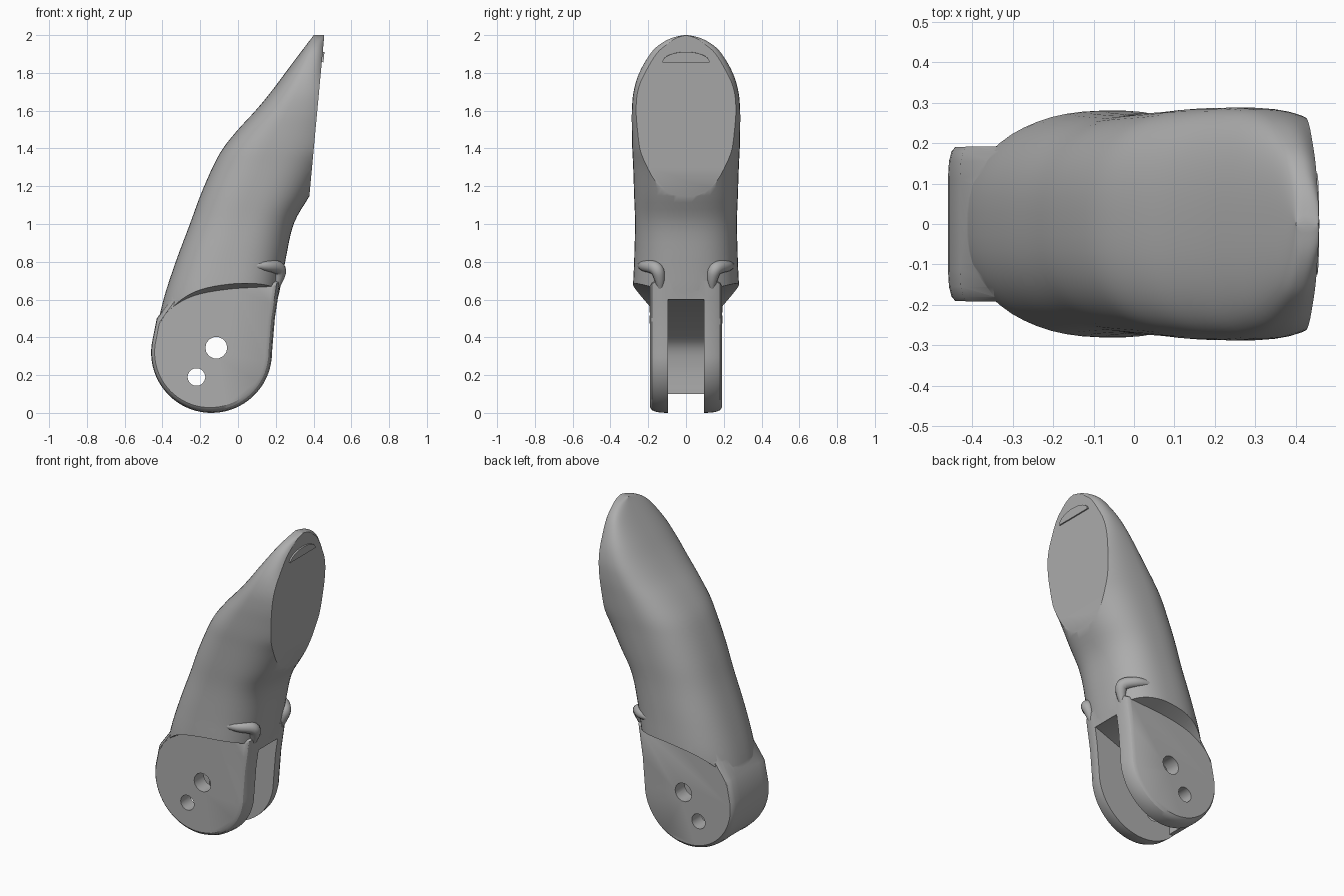
import bpy, bmesh, math
from mathutils import Vector

if "Cube" in bpy.data.objects:
    bpy.data.objects.remove(bpy.data.objects["Cube"], do_unlink=True)

grey = bpy.data.materials.new("plain grey")
grey.use_nodes = True
colour = (0.42, 0.42, 0.42, 1)
grey.diffuse_color = colour
grey.node_tree.nodes["Principled BSDF"].inputs["Base Color"].default_value = colour


def add_object(name, bm):
    bmesh.ops.recalc_face_normals(bm, faces=bm.faces[:])
    mesh = bpy.data.meshes.new(name)
    bm.to_mesh(mesh)
    bm.free()
    mesh.materials.append(grey)
    obj = bpy.data.objects.new(name, mesh)
    bpy.context.collection.objects.link(obj)
    return obj


def loft(name, rings, trim=None):
    """Skin closed rings of points and cap both ends."""
    bm = bmesh.new()
    loops = [[bm.verts.new(p) for p in ring] for ring in rings]
    n = len(loops[0])
    for a, b in zip(loops, loops[1:]):
        for i in range(n):
            j = (i + 1) % n
            bm.faces.new((a[i], a[j], b[j], b[i]))
    bm.faces.new(loops[0])
    bm.faces.new(loops[-1])
    if trim:
        cut = bmesh.ops.bisect_plane(bm, geom=bm.verts[:] + bm.edges[:] + bm.faces[:],
                                     plane_co=trim[0], plane_no=trim[1], clear_outer=True)
        edges = [e for e in cut["geom_cut"] if isinstance(e, bmesh.types.BMEdge)]
        bmesh.ops.edgeloop_fill(bm, edges=edges)
    return add_object(name, bm)


def prism(name, outline, y0, y1, lift=0):
    """Side outline (x, z) swept along y; lift raises the far end."""
    return loft(name, [[(x, y0, z) for x, z in outline],
                       [(x, y1, z + lift) for x, z in outline]])


def boolean(target, tool, operation):
    mod = target.modifiers.new(operation, "BOOLEAN")
    mod.object, mod.operation, mod.solver = tool, operation, "EXACT"
    bpy.context.view_layer.objects.active = target
    bpy.ops.object.modifier_apply(modifier=mod.name)
    bpy.data.objects.remove(tool, do_unlink=True)


def spline(points, steps):
    """Smooth curve through points of any dimension."""
    pts = [points[0]] + points + [points[-1]]
    out = []
    for a, b, c, d in zip(pts, pts[1:], pts[2:], pts[3:]):
        for k in range(steps):
            t = k / steps
            out.append([q + t / 2 * (r - p + t * (2*p - 5*q + 4*r - s + t * (3*(q - r) + s - p)))
                        for p, q, r, s in zip(a, b, c, d)])
    return out + [list(points[-1])]


# Finger body: height, back, widest x, front, half width
sections = [(.40, -.44, -.10, .15, .25), (.60, -.395, -.06, .21, .28), (.80, -.33, -.03, .25, .275),
            (1.0, -.255, .03, .295, .27), (1.15, -.20, .08, .38, .275), (1.3, -.135, .14, .462, .28),
            (1.4, -.08, .18, .53, .285), (1.5, .0, .23, .55, .287), (1.6, .092, .28, .555, .287),
            (1.7, .175, .325, .53, .278), (1.8, .25, .36, .49, .248), (1.9, .325, .39, .475, .19),
            (1.95, .363, .405, .465, .14), (1.985, .39, .42, .463, .075), (2.0, .40, .425, .455, .01)]


def ring(section, count=56):
    z, back, mid, front, w = section
    points = []
    for i in range(count):
        a = math.tau * (i + .5) / count
        c, s = math.cos(a), math.sin(a)
        rx = front - mid if c > 0 else mid - back
        points.append((mid + math.copysign(abs(c) ** .8, c) * rx,
                       math.copysign(abs(s) ** .8, s) * w, z))
    return points


face_point = Vector((.378, 0, 1.15))
face_normal = Vector((.83, 0, -.077)).normalized()
finger = loft("finger_body", [ring(s) for s in spline(sections, 4)], (face_point, face_normal))

# Rounded hinge end with softened outer edges
hinge = [(-.14 + .32 * math.cos(a), .32 + .32 * math.sin(a))
         for a in (math.radians(172 + 188 * i / 36) for i in range(37))]
hinge += [(.195, .5), (.21, .6), (.225, .7), (.1, .74), (-.2, .72), (-.33, .64), (-.43, .5)]


def hinge_ring(y, inset):
    k = 1 - inset / .32
    return [(-.15 + (x + .15) * k - inset * .3, y, .33 + (z - .33) * k) for x, z in hinge]


steps = [(-.192, .03), (-.18, .014), (-.155, .004), (-.11, 0)]
steps += [(-y, inset) for y, inset in reversed(steps)]
boolean(finger, loft("hinge", [hinge_ring(*s) for s in steps]), "UNION")

# Side recesses below the curved ledges
ledge = spline([(-.6, .40), (-.43, .46), (-.38, .53), (-.3, .59), (-.2, .63),
                (-.05, .655), (.1, .665), (.4, .68)], 4)
for side in (-1, 1):
    cutter = prism("recess_cutter", ledge + [(.4, -.2), (-.6, -.2)], side * .19, side * .5, .09)
    boolean(finger, cutter, "DIFFERENCE")

# Hinge slot with a rounded inner wall
wall = spline([(-.345, .1), (-.34, .25), (-.31, .36), (-.22, .44)], 6)
slot = [(.5, -.2), (-.345, -.2)] + wall + [(.2, .6), (.5, .61)]
boolean(finger, prism("slot_cutter", slot, -.095, .095), "DIFFERENCE")
boolean(finger, prism("wall_trim", [(-.6, -.2), (.3, -.2), (.3, .1), (-.6, .1)], -.095, .095),
        "DIFFERENCE")

# Pin holes through both cheeks
for x, z, r in ((-.115, .345, .058), (-.22, .19, .047)):
    circle = [(x + r * math.cos(math.tau * i / 14), z + r * math.sin(math.tau * i / 14))
              for i in range(14)]
    boolean(finger, prism("hole_cutter", circle, -.4, .4), "DIFFERENCE")

# Raised crescent near the top of the flat face
along = Vector((.077, 0, .83)).normalized()
base = face_point + along * .71
arc = [(.125 * math.cos(math.pi * i / 16), .055 * math.sin(math.pi * i / 16)) for i in range(17)]
crescent = loft("face_crescent", [[base + Vector((0, y, 0)) + along * h + face_normal * d
                                   for y, h in arc] for d in (-.01, .009)])

for obj in (finger, crescent):
    bpy.ops.object.select_all(action="DESELECT")
    obj.select_set(True)
    bpy.context.view_layer.objects.active = obj
    bpy.ops.object.shade_smooth_by_angle(angle=math.radians(32))

# Folded ridges over the hinge cheeks
path = [(.185, .135, .62, .2), (.213, .14, .71, .8), (.215, .16, .765, 1),
        (.15, .22, .778, .8), (.05, .255, .778, .2)]
for side, label in ((1, "back"), (-1, "front")):
    curve = bpy.data.curves.new(label + "_ridge", "CURVE")
    curve.dimensions = "3D"
    curve.bevel_depth = .036
    curve.bevel_resolution = 4
    curve.use_fill_caps = True
    points = spline(path, 5)
    line = curve.splines.new("POLY")
    line.points.add(len(points) - 1)
    for p, (x, y, z, r) in zip(line.points, points):
        p.co = (x, y * side, z, 1)
        p.radius = r
    line.use_smooth = True
    curve.materials.append(grey)
    bpy.context.collection.objects.link(bpy.data.objects.new(label + "_ridge", curve))
